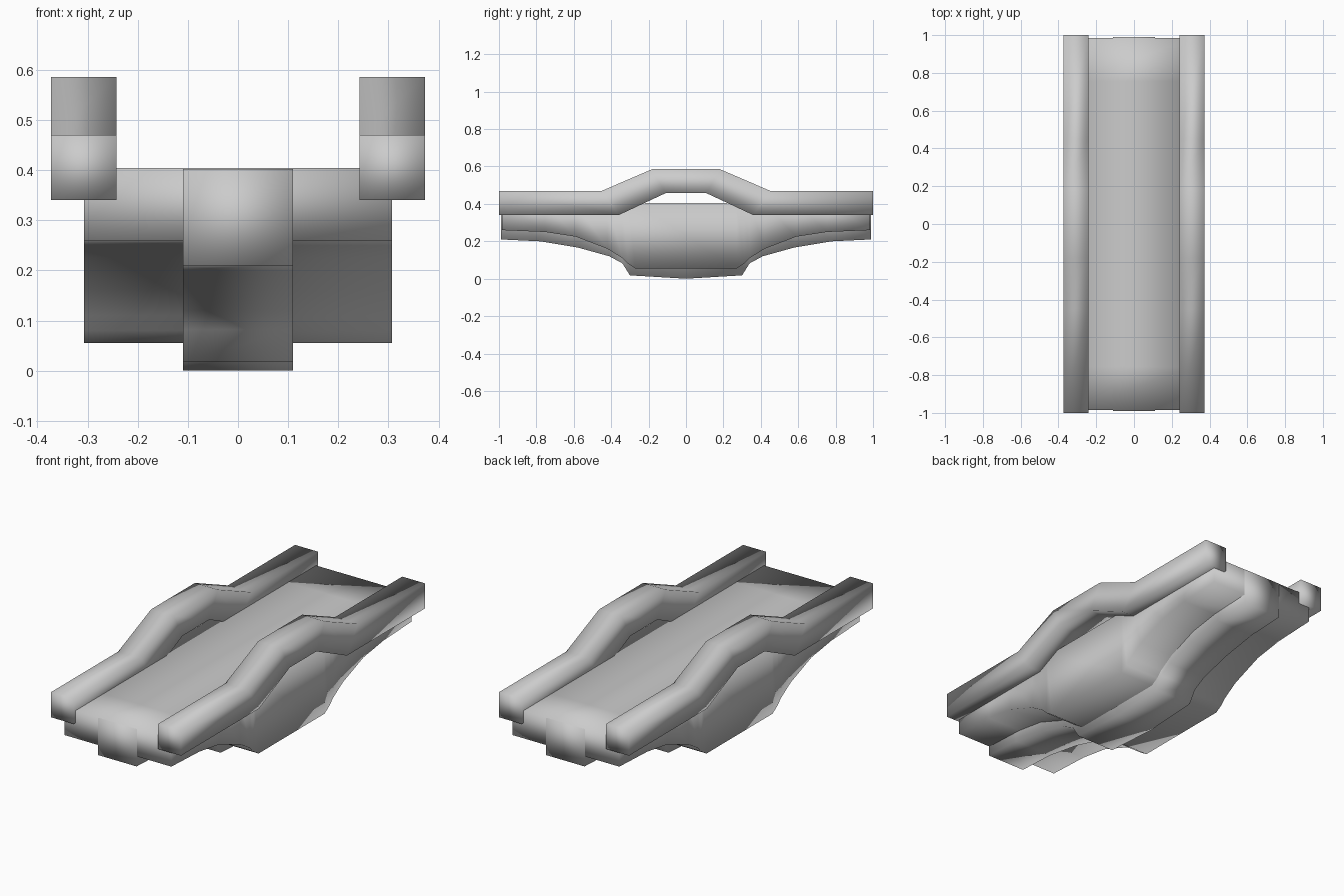
import bpy, bmesh

if "Cube" in bpy.data.objects:
    bpy.data.objects.remove(bpy.data.objects["Cube"])


def loft(name, x0, x1, half):
    """Sweep a box section along y; half = (y_top, z_top, y_bottom, z_bottom) for y <= 0."""
    stations = list(half)
    stations += [(-a, b, -c, d) for a, b, c, d in reversed(half) if a != 0]
    bm = bmesh.new()
    rings = []
    for yt, zt, yb, zb in stations:
        rings.append([bm.verts.new(p) for p in
                      ((x0, yt, zt), (x1, yt, zt), (x1, yb, zb), (x0, yb, zb))])
    for a, b in zip(rings, rings[1:]):
        for i in range(4):
            j = (i + 1) % 4
            bm.faces.new((a[i], a[j], b[j], b[i]))
    bm.faces.new(rings[0])
    bm.faces.new(rings[-1])
    bmesh.ops.recalc_face_normals(bm, faces=bm.faces[:])
    for f in bm.faces:
        f.smooth = True
    mesh = bpy.data.meshes.new(name)
    bm.to_mesh(mesh)
    bm.free()
    obj = bpy.data.objects.new(name, mesh)
    bpy.context.collection.objects.link(obj)
    return obj


# Bent side rails
rail = [(-1, 0.47, -1, 0.34), (-0.45, 0.47, -0.36, 0.34), (-0.18, 0.586, -0.11, 0.457)]
for side, x0, x1 in (("left", -0.373, -0.242), ("right", 0.242, 0.373)):
    loft(side + "_rail", x0, x1, rail)

# Wide deck with arched underside
under = [(-0.985, 0.26), (-0.755, 0.25), (-0.59, 0.225), (-0.42, 0.16),
         (-0.34, 0.11), (-0.31, 0.08), (-0.27, 0.055)]
loft("deck", -0.307, 0.307, [(y, 0.404, y, z) for y, z in under])

# Narrow central keel below the deck
keel = [(-0.989, 0.21), (-0.78, 0.20), (-0.58, 0.167), (-0.41, 0.12),
        (-0.34, 0.082), (-0.30, 0.018), (0, 0)]
loft("keel", -0.11, 0.11, [(y, 0.402, y, z) for y, z in keel])
